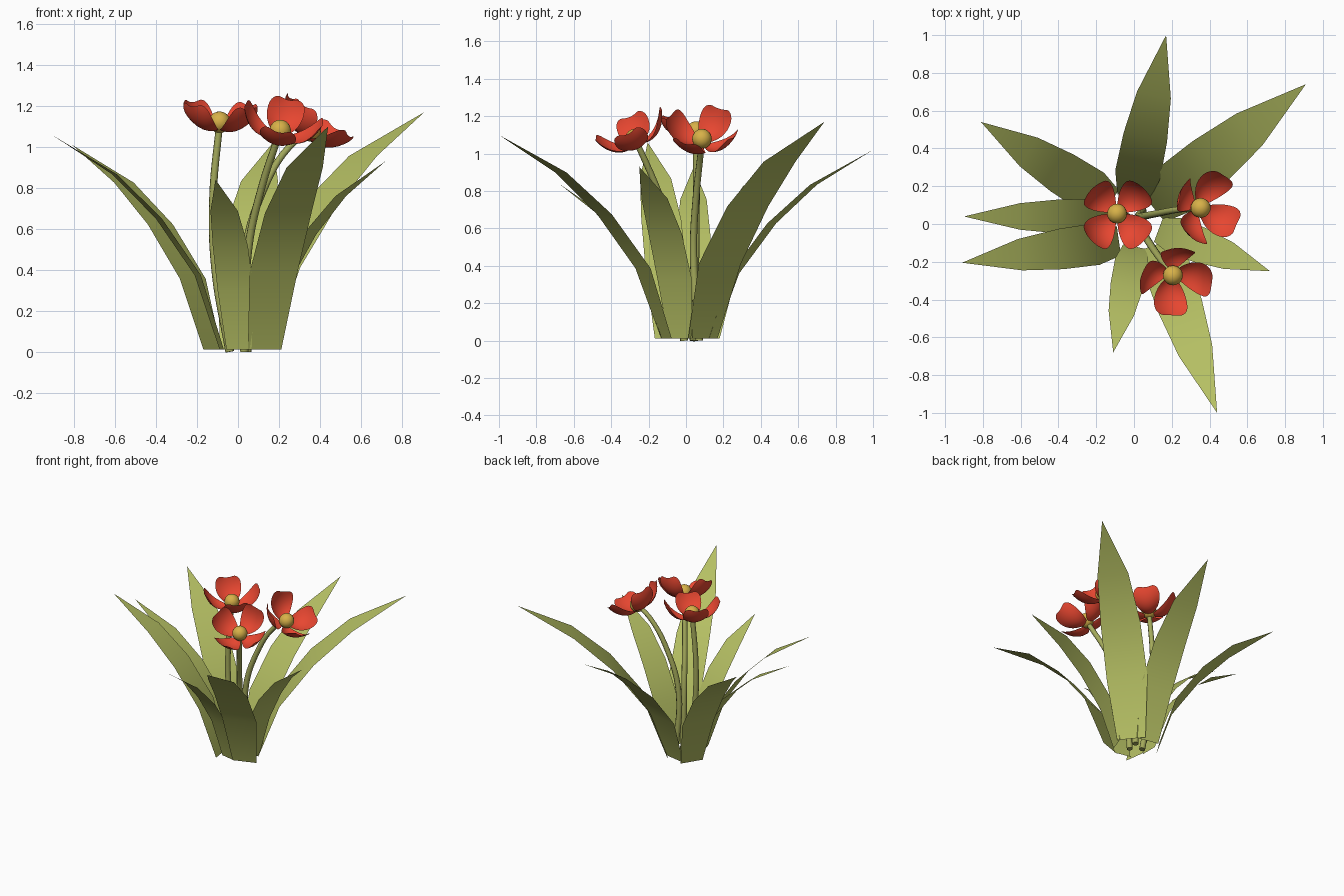
import bpy, bmesh, math
from mathutils import Vector, Matrix

if "Cube" in bpy.data.objects:
    bpy.data.objects.remove(bpy.data.objects["Cube"])


def material(name, rgb):
    m = bpy.data.materials.new(name)
    m.diffuse_color = (*rgb, 1)
    m.use_nodes = True
    m.node_tree.nodes["Principled BSDF"].inputs["Base Color"].default_value = m.diffuse_color
    return m


LEAF = material("olive leaf green", (0.46, 0.52, 0.125))
STEM = material("stem green", (0.37, 0.40, 0.105))
PETAL = material("poppy red", (0.80, 0.062, 0.030))
HEART = material("golden yellow", (0.68, 0.44, 0.065))


def finish(name, bm, mat):
    me = bpy.data.meshes.new(name)
    bm.to_mesh(me)
    bm.free()
    me.materials.append(mat)
    ob = bpy.data.objects.new(name, me)
    bpy.context.collection.objects.link(ob)
    for p in me.polygons:
        p.use_smooth = True
    return ob


def skin(bm, rows):
    """Bridge neighbouring rows of points with quads."""
    vs = [[bm.verts.new(p) for p in row] for row in rows]
    for a, b in zip(vs, vs[1:]):
        for i in range(len(a) - 1):
            bm.faces.new((a[i], a[i + 1], b[i + 1], b[i]))
    return vs


# Blade profile: (outward fraction, height fraction, width fraction)
BLADE = [(0, 0, .72), (.14, .345, 1.03), (.37, .61, 1.0), (.63, .815, .78)]


def leaf(name, base, tip, width):
    b, t = Vector((*base, .012)), Vector(tip)
    run = Vector((t.x - b.x, t.y - b.y, 0))
    side = Vector((run.y, -run.x, 0)).normalized()
    rows = []
    for out, up, w in BLADE:
        c = b + run * out + Vector((0, 0, (t.z - b.z) * up))
        rows.append([c - side * w * width / 2, c + side * w * width / 2])
    bm = bmesh.new()
    last = skin(bm, rows)[-1]
    bm.faces.new((last[0], last[1], bm.verts.new(t)))
    # normals on the upper, inner side
    for f in bm.faces:
        f.normal_update()
        if f.normal.z < 0:
            f.normal_flip()
    finish(name, bm, LEAF)


# Ring of leaves: base xy, tip xyz, width
LEAVES = [((-.005, .14), (.17, 1.0, 1.02), .235),
          ((.10, .09), (.91, .74, 1.17), .28),
          ((.13, -.03), (.72, -.25, .93), .19),
          ((.13, -.105), (.44, -1.0, 1.10), .24),
          ((.005, -.12), (-.11, -.68, .84), .175),
          ((-.08, -.09), (-.91, -.205, 1.06), .215),
          ((-.10, .04), (-.90, .04, .925), .18),
          ((-.125, .11), (-.81, .54, 1.01), .23)]
for n, (b, t, w) in enumerate(LEAVES):
    leaf(f"leaf_{n + 1}", b, t, w)

# Petal spine: (distance out, height, half width)
SPINE = [(.03, -.035, .024), (.072, -.040, .056), (.115, -.027, .080),
         (.153, .003, .092), (.178, .040, .090), (.190, .068, .076),
         (.196, .084, .052)]


def petals(name, matrix, turn):
    bm = bmesh.new()
    for k in range(4):
        spin = Matrix.Rotation(math.radians(turn + 90 * k), 4, 'Z')
        rows = []
        for r, z, h in SPINE:
            row = []
            for i in range(7):
                v = -1 + i / 3
                cup = .3 * h * v * v
                row.append(matrix @ spin @ Vector((r - cup * .4, -h * v, z + cup)))
            rows.append(row)
        skin(bm, rows)
    bmesh.ops.reverse_faces(bm, faces=bm.faces)
    for f in bm.faces:
        f.normal_update()
    ob = finish(name, bm, PETAL)
    ob.modifiers.new("smooth", 'SUBSURF').levels = 1


def flower(name, path, centre, axis, turn):
    # curved stem
    cu = bpy.data.curves.new(name + "_stem", 'CURVE')
    cu.dimensions = '3D'
    cu.bevel_depth = .02
    cu.bevel_resolution = 2
    cu.use_fill_caps = True
    cu.resolution_u = 6
    cu.materials.append(STEM)
    sp = cu.splines.new('BEZIER')
    pts = path + [centre]
    sp.bezier_points.add(len(pts) - 1)
    for i, (bp, p) in enumerate(zip(sp.bezier_points, pts)):
        bp.co = p
        bp.handle_left_type = bp.handle_right_type = 'AUTO'
        bp.radius = 1.1 - .08 * i
    bpy.context.collection.objects.link(bpy.data.objects.new(name + "_stem", cu))
    # bloom head tilted along its axis, without extra roll
    rot = Vector((0, 0, 1)).rotation_difference(Vector(axis)).to_matrix().to_4x4()
    m = Matrix.Translation(centre) @ rot
    petals(name + "_petals", m, turn)
    bm = bmesh.new()
    bmesh.ops.create_uvsphere(bm, u_segments=16, v_segments=10, radius=.053,
                              matrix=m @ Matrix.Translation((0, 0, .005)))
    finish(name + "_heart", bm, HEART)


flower("left_flower", [(-.04, .04, 0), (-.11, .05, .4), (-.122, .055, .75)],
       (-.09, .055, 1.115), (.06, -.08, 1), 45)
flower("right_flower", [(.045, .07, 0), (.035, .04, .48), (.12, .055, .78), (.25, .078, 1.0)],
       (.35, .085, 1.075), (.55, .02, .83), 62)
flower("front_flower", [(.03, -.01, 0), (.05, -.05, .5), (.115, -.15, .8)],
       (.205, -.27, 1.075), (.2, -.42, .88), -5)
